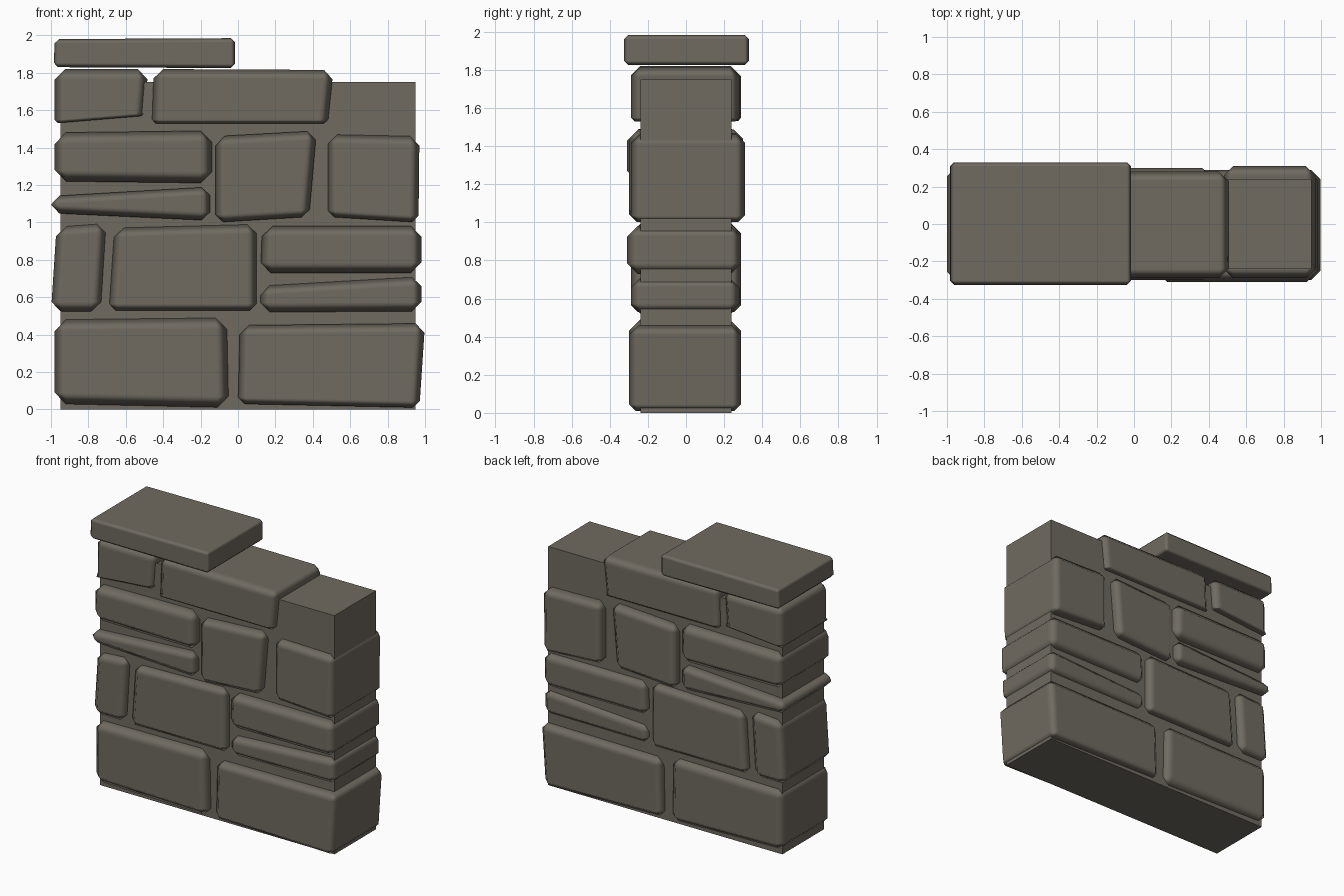
import bpy
import bmesh

default = bpy.data.objects.get("Cube")
if default:
    bpy.data.objects.remove(default, do_unlink=True)


def make_material(name, rgb):
    mat = bpy.data.materials.new(name)
    mat.use_nodes = True
    mat.diffuse_color = (*rgb, 1)
    mat.node_tree.nodes["Principled BSDF"].inputs["Base Color"].default_value = (*rgb, 1)
    return mat


STONE = make_material("grey brown stone", (0.16, 0.145, 0.118))


def block(name, corners, front, back, bevel=0.0, bottom=1.0):
    """Extrude four x,z corners (from bottom left, counter-clockwise) from front to back."""
    bm = bmesh.new()
    near = [bm.verts.new((x, front, z)) for x, z in corners]
    far = [bm.verts.new((x, back, z)) for x, z in corners]
    bm.faces.new(near)
    bm.faces.new(far[::-1])
    for i in range(4):
        j = (i + 1) % 4
        bm.faces.new((near[i], far[i], far[j], near[j]))
    bmesh.ops.recalc_face_normals(bm, faces=bm.faces[:])

    # Edges round the underside can be chamfered less than the others
    weight = bm.edges.layers.float.new("bevel_weight_edge")
    for edge in bm.edges:
        under = all(v in (near[0], near[1], far[0], far[1]) for v in edge.verts)
        edge[weight] = bottom if under else 1.0

    mesh = bpy.data.meshes.new(name)
    bm.to_mesh(mesh)
    bm.free()
    mesh.materials.append(STONE)
    obj = bpy.data.objects.new(name, mesh)
    bpy.context.collection.objects.link(obj)
    if bevel:
        for poly in mesh.polygons:
            poly.use_smooth = True
        mod = obj.modifiers.new("chamfer", "BEVEL")
        mod.width = bevel
        mod.segments = 1
        mod.limit_method = "WEIGHT"
        mod.harden_normals = True
    return obj


# Mortar core
block("mortar_core", [(-.95, 0), (.95, 0), (.95, 1.75), (-.95, 1.75)], -.24, .24)

# Bottom course
block("base_stone_right", [(-.98, .03), (-.05, .01), (-.06, .49), (-.98, .48)],
      -.30, .29, .06)
block("base_stone_left", [(0, .03), (.97, .01), (1, .46), (.01, .45)],
      -.30, .29, .05, .7)

# Second course
block("small_end_stone", [(-1, .52), (-.73, .52), (-.7, 1), (-.97, .98)],
      -.29, .29, .055)
block("second_course_middle", [(-.69, .53), (.1, .53), (.1, .99), (-.66, .97)],
      -.29, .29, .05, .7)
block("thin_stone_lower", [(.12, .52), (.98, .525), (.98, .71), (.12, .66)],
      -.29, .28, .05)
block("thin_stone_upper", [(.12, .73), (.98, .73), (.98, .98), (.13, .98)],
      -.31, .29, .055)

# Third course
block("sliver_stone", [(-1, 1.05), (-.15, 1.01), (-.15, 1.19), (-1, 1.14)],
      -.30, .30, .05)
block("third_course_long", [(-.98, 1.22), (-.14, 1.21), (-.14, 1.49), (-.98, 1.48)],
      -.31, .30, .06)
block("third_course_middle", [(-.12, 1), (.38, 1.03), (.42, 1.49), (-.12, 1.46)],
      -.30, .30, .05, .8)
block("third_course_end", [(.48, 1.03), (.965, 1), (.97, 1.46), (.48, 1.47)],
      -.29, .31, .05, .7)

# Top course
block("top_course_end", [(-.98, 1.53), (-.5, 1.57), (-.48, 1.82), (-.98, 1.82)],
      -.28, .29, .055, .3)
block("top_course_long", [(-.46, 1.53), (.48, 1.53), (.51, 1.815), (-.45, 1.82)],
      -.29, .28, .05, .4)

# Capstone slab
block("capstone", [(-.985, 1.83), (-.015, 1.825), (-.015, 1.985), (-.98, 1.98)],
      -.325, .33, .023)
